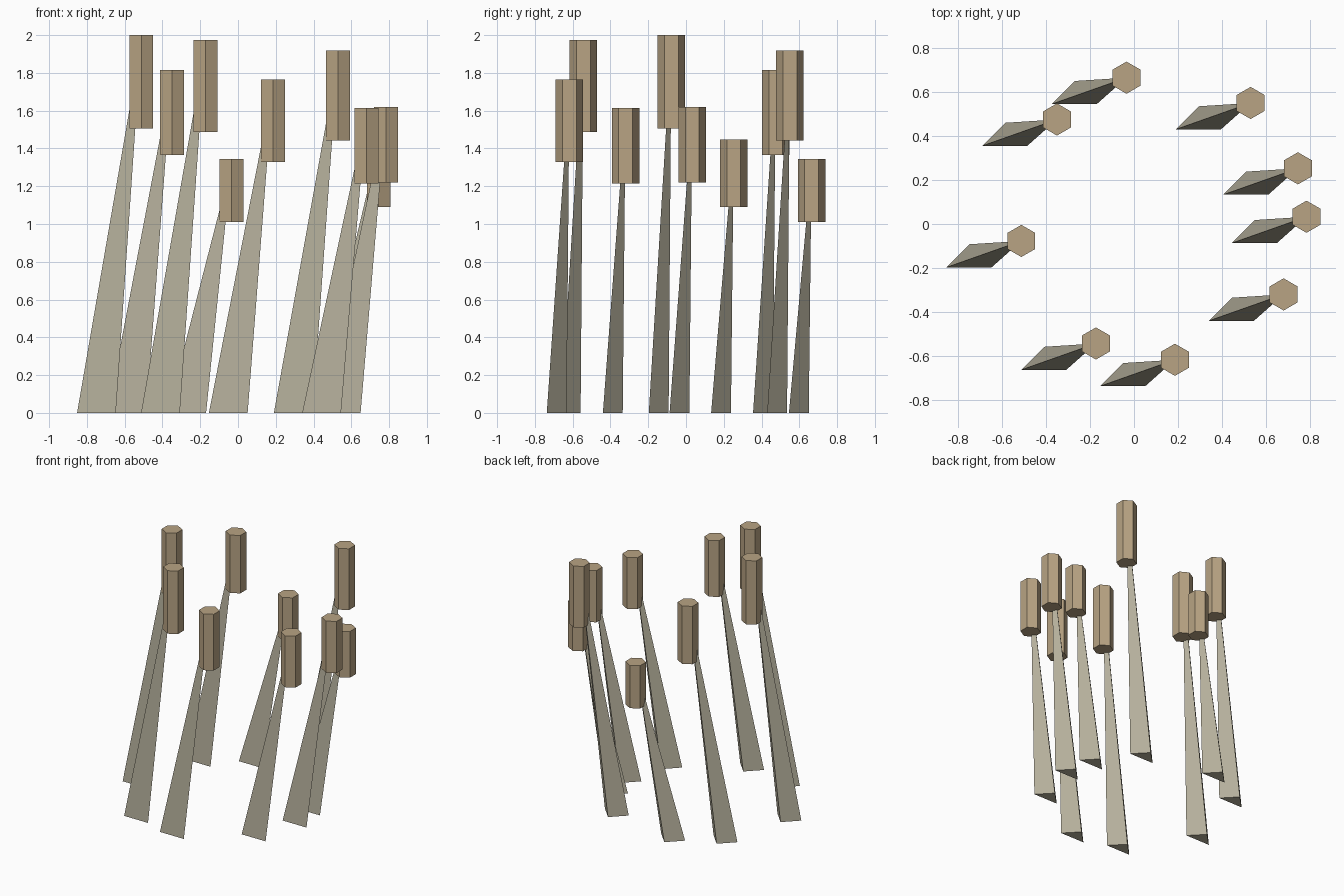
import bpy, bmesh, math
from mathutils import Vector

if "Cube" in bpy.data.objects:
    bpy.data.objects.remove(bpy.data.objects["Cube"])


def material(name, rgb):
    m = bpy.data.materials.new(name)
    m.diffuse_color = (*rgb, 1)
    m.use_nodes = True
    m.node_tree.nodes["Principled BSDF"].inputs["Base Color"].default_value = m.diffuse_color
    return m


STALK = material("reed_stalk", (0.46, 0.43, 0.33))
HEAD = material("reed_head", (0.48, 0.37, 0.23))


def finish(name, bm, mat):
    bmesh.ops.recalc_face_normals(bm, faces=bm.faces)
    mesh = bpy.data.meshes.new(name)
    bm.to_mesh(mesh)
    bm.free()
    mesh.materials.append(mat)
    bpy.context.collection.objects.link(bpy.data.objects.new(name, mesh))


# Leaning three-sided stalk that tapers to a point inside the seed head
FOOT = [(-0.34, -0.12), (-0.135, -0.12), (-0.235, -0.015)]


def stalk(x, y, top, i):
    bm = bmesh.new()
    base = [bm.verts.new((x + dx, y + dy, 0)) for dx, dy in FOOT]
    tip = bm.verts.new((x, y, top * 0.985))
    bm.faces.new(base)
    for a, b in zip(base, base[1:] + base[:1]):
        bm.faces.new((a, b, tip))
    finish(f"stalk_{i}", bm, STALK)


# Upright six-sided seed head, corners pointing front and back
def seed_head(x, y, top, i, radius=0.073):
    bm = bmesh.new()
    ring = [bm.verts.new((x + radius * math.sin(k * math.pi / 3),
                          y + radius * math.cos(k * math.pi / 3),
                          top * 0.7525)) for k in range(6)]
    face = bm.faces.new(ring)
    out = bmesh.ops.extrude_face_region(bm, geom=[face], use_keep_orig=True)
    up = [v for v in out["geom"] if isinstance(v, bmesh.types.BMVert)]
    bmesh.ops.translate(bm, verts=up, vec=Vector((0, 0, top * 0.2475)))
    finish(f"seed_head_{i}", bm, HEAD)


# Head centre x, y and overall height of each reed
REEDS = [
    (-0.512, -0.077, 2.0), (-0.35, 0.475, 1.815), (-0.173, -0.543, 1.975),
    (-0.034, 0.665, 1.343), (0.186, -0.617, 1.764), (0.53, 0.55, 1.918),
    (0.68, -0.32, 1.613), (0.784, 0.033, 1.62), (0.745, 0.253, 1.447),
]
for i, (x, y, top) in enumerate(REEDS, 1):
    stalk(x, y, top, i)
    seed_head(x, y, top, i)
